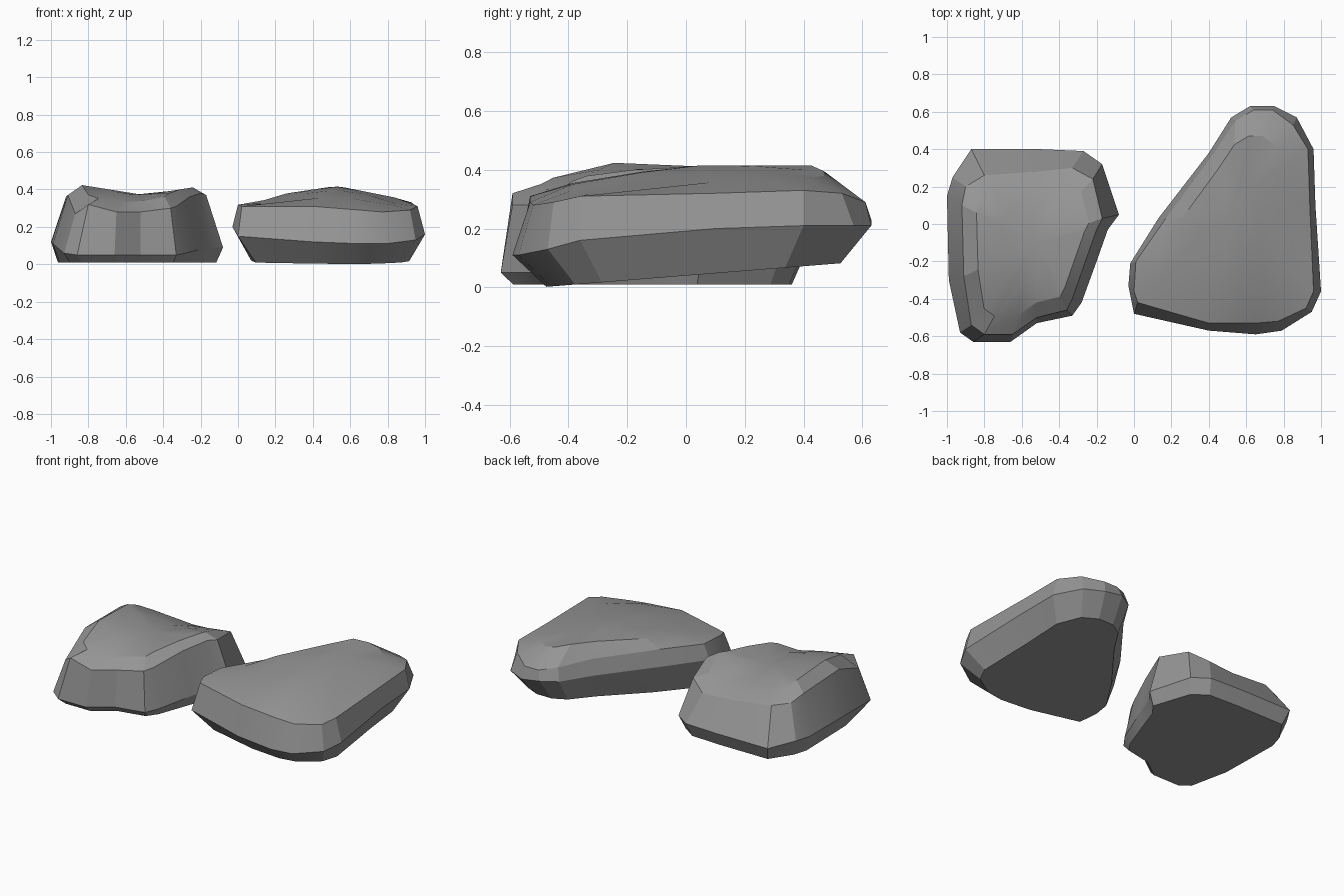
import bpy
import bmesh
from math import radians
from mathutils import Vector

cube = bpy.data.objects.get("Cube")
if cube:
    bpy.data.objects.remove(cube, do_unlink=True)

# Single stone colour
stone = bpy.data.materials.new("stone grey")
stone.use_nodes = True
grey = (.3, .3, .3, 1)
stone.diffuse_color = grey
stone.node_tree.nodes["Principled BSDF"].inputs["Base Color"].default_value = grey


def toward(point, centre, amount, height):
    """Slide a point toward the centre in plan and set its height by a rule."""
    x, y = point.xy.lerp(Vector(centre), amount)
    return Vector((x, y, height(x, y)))


def build_rock(name, belly, shoulder, centre, foot_inset, crown_insets, foot, crown):
    """Loft a stone from its foot through belly and shoulder to a faceted crown."""
    belly = [Vector(p) for p in belly]
    shoulder = [Vector(p) for p in shoulder]
    rings = [[toward(p, centre, foot_inset, foot) for p in belly], belly, shoulder]
    for inset in crown_insets:
        rings.append([toward(p, centre, inset, crown) for p in shoulder])

    bm = bmesh.new()
    loops = [[bm.verts.new(p) for p in ring] for ring in rings]
    count = len(belly)
    for low, high in zip(loops, loops[1:]):
        for i in range(count):
            j = (i + 1) % count
            bm.faces.new((low[i], low[j], high[j], high[i]))

    # Close the underside and fan the top to a middle vertex
    bm.faces.new(list(reversed(loops[0])))
    middle = bm.verts.new((*centre, crown(*centre)))
    for i in range(count):
        bm.faces.new((loops[-1][i], loops[-1][(i + 1) % count], middle))
    bmesh.ops.recalc_face_normals(bm, faces=bm.faces)

    mesh = bpy.data.meshes.new(name)
    bm.to_mesh(mesh)
    bm.free()
    mesh.materials.append(stone)
    rock = bpy.data.objects.new(name, mesh)
    bpy.context.collection.objects.link(rock)
    bpy.ops.object.select_all(action="DESELECT")
    rock.select_set(True)
    bpy.context.view_layer.objects.active = rock
    bpy.ops.object.shade_smooth_by_angle(angle=radians(20))
    return rock


# Wedge-shaped flat rock: underside lifts toward the back, ridge along the top
def flat_foot(x, y):
    return max(0, .04 + .08 * y)


def flat_crown(x, y):
    side = .15 * max(0, .5 - x) + .2 * max(0, x - .55)
    ends = .13 * max(0, -y) + .4 * max(0, y - .45)
    return .415 - side - ends


build_rock(
    "flat_rock",
    belly=[(-.03, -.33, .2), (0, -.48, .15), (.4, -.57, .12), (.65, -.59, .11),
           (.79, -.57, .11), (.95, -.47, .13), (1, -.36, .16), (.97, .1, .2),
           (.96, .4, .21), (.87, .57, .21), (.75, .63, .21), (.62, .63, .23),
           (.52, .57, .23), (.4, .38, .23), (.13, .03, .23), (-.02, -.21, .22)],
    shoulder=[(0, -.36, .32), (.02, -.42, .31), (.4, -.53, .31), (.65, -.53, .29),
              (.77, -.52, .28), (.92, -.45, .29), (.96, -.36, .31), (.94, .1, .32),
              (.93, .4, .33), (.85, .53, .32), (.74, .61, .29), (.64, .61, .29),
              (.54, .55, .31), (.42, .37, .33), (.17, .03, .33), (.01, -.2, .32)],
    centre=(.53, .05), foot_inset=.18, crown_insets=(.25, .65),
    foot=flat_foot, crown=flat_crown)


# Blocky rock: two raised flanks with a shallow saddle between them
def block_foot(x, y):
    return .01


def block_crown(x, y):
    flanks = .16 * abs(x + .5)
    ends = .3 * max(0, -.3 - y) + .35 * max(0, y - .02)
    return .37 + flanks - ends


build_rock(
    "blocky_rock",
    belly=[(-.99, -.3, .11), (-.93, -.58, .06), (-.86, -.63, .05), (-.66, -.63, .05),
           (-.52, -.53, .05), (-.33, -.49, .05), (-.28, -.42, .06), (-.2, -.2, .08),
           (-.14, -.03, .09), (-.08, .05, .09), (-.17, .32, .1), (-.27, .39, .1),
           (-.5, .4, .1), (-.87, .4, .1), (-.97, .25, .12), (-1, .15, .12)],
    shoulder=[(-.91, -.28, .37), (-.87, -.54, .27), (-.8, -.59, .32), (-.65, -.59, .28),
              (-.52, -.5, .28), (-.36, -.46, .3), (-.33, -.4, .31), (-.26, -.2, .36),
              (-.2, -.03, .38), (-.17, .03, .37), (-.22, .24, .33), (-.33, .3, .28),
              (-.52, .28, .28), (-.8, .26, .31), (-.9, .2, .33), (-.92, .1, .36)],
    centre=(-.53, -.1), foot_inset=.08, crown_insets=(.2, .55),
    foot=block_foot, crown=block_crown)
